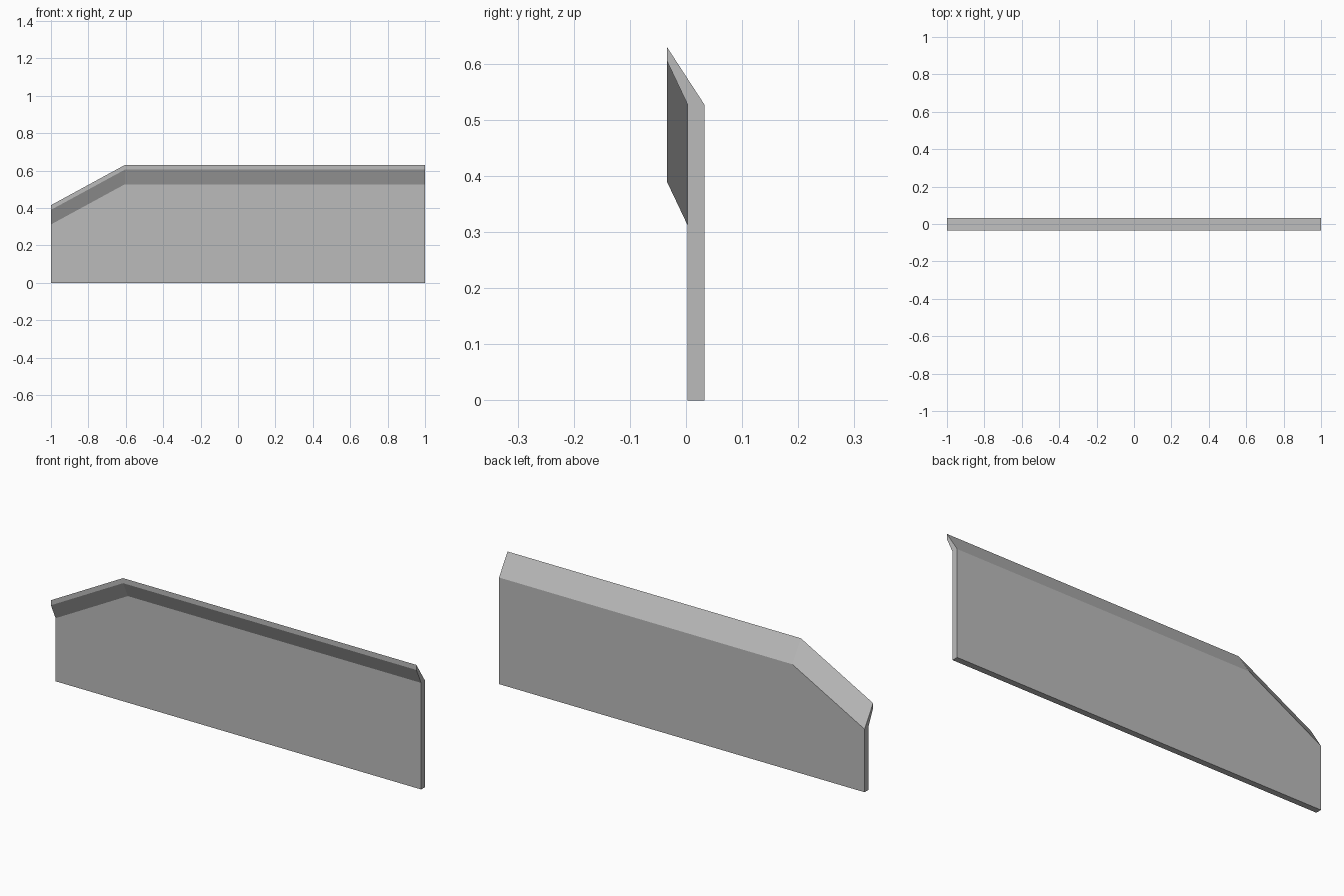
import bpy
import bmesh

cube = bpy.data.objects.get("Cube")
if cube:
    bpy.data.objects.remove(cube, do_unlink=True)

# Plain grey finish
grey = bpy.data.materials.new("plain_grey")
grey.use_nodes = True
colour = (0.5, 0.5, 0.5, 1)
grey.diffuse_color = colour
grey.node_tree.nodes["Principled BSDF"].inputs["Base Color"].default_value = colour

# Cross-section: upright board with a lip leaning forward at the top
FRONT, BACK, LIP = 0.003, 0.033, -0.034
BASE = [(FRONT, 0), (BACK, 0)]
TOP = [(BACK, 0.527), (LIP, 0.63), (LIP, 0.605), (FRONT, 0.527)]

# Stations along the length: x position and how far the top edge drops
STATIONS = [(-1, 0.215), (-0.605, 0), (1, 0)]

bm = bmesh.new()
rings = []
for x, drop in STATIONS:
    section = BASE + [(y, z - drop) for y, z in TOP]
    rings.append([bm.verts.new((x, y, z)) for y, z in section])

# Skin between stations
for a, b in zip(rings, rings[1:]):
    for i in range(len(a)):
        j = (i + 1) % len(a)
        bm.faces.new((a[i], a[j], b[j], b[i]))

# End caps, split into board and lip
for ring in (rings[0], rings[-1]):
    bm.faces.new((ring[0], ring[1], ring[2], ring[5]))
    bm.faces.new(ring[2:])
bmesh.ops.recalc_face_normals(bm, faces=bm.faces)

mesh = bpy.data.meshes.new("lipped_panel")
bm.to_mesh(mesh)
bm.free()
mesh.materials.append(grey)
panel = bpy.data.objects.new("lipped_panel", mesh)
bpy.context.collection.objects.link(panel)
